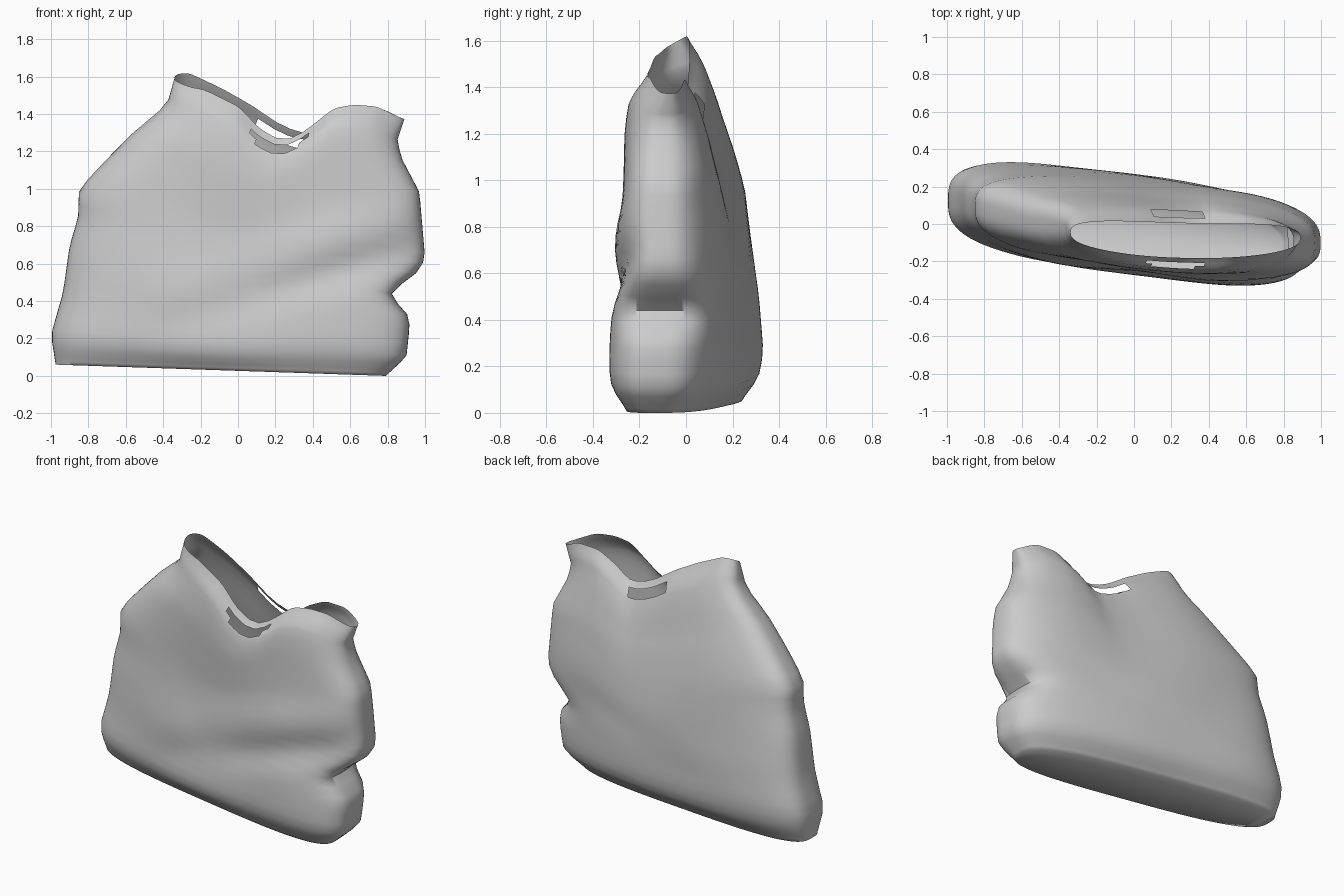
import bpy, bmesh
from math import sin, cos, pi, exp

if "Cube" in bpy.data.objects:
    bpy.data.objects.remove(bpy.data.objects["Cube"])

# --- profile curves (piecewise linear key points) ---
LEFT_X = [(.06, -.975), (.22, -1), (.45, -.935), (.7, -.9), (.85, -.855), (1, -.85),
          (1.15, -.71), (1.3, -.56), (1.45, -.38), (1.63, -.33)]
RIGHT_X = [(0, .79), (.1, .9), (.28, .92), (.43, .94), (.63, 1),
           (.98, .97), (1.15, .88), (1.25, .85), (1.37, .89)]
LEFT_Y = [(.06, .12), (.3, .13), (1, .09), (1.3, .01), (1.6, -.045)]
RIGHT_Y = [(0, -.135), (.3, -.125), (.6, -.105), (1, -.1), (1.25, -.1), (1.38, -.07)]
DEPTH = [(0, .17), (.03, .215), (.08, .262), (.14, .27), (.3, .265), (.5, .24), (.7, .215),
         (.85, .187), (.93, .16), (.965, .13), (1, .085)]
# rim heights by fraction across the opening
FRONT_TOP = [(0, 1.56), (.13, 1.53), (.28, 1.44), (.37, 1.32), (.45, 1.265), (.52, 1.27),
             (.6, 1.34), (.69, 1.43), (.78, 1.45), (.88, 1.44), (1, 1.37)]
BACK_TOP = [(0, 1.63), (.06, 1.62), (.2, 1.54), (.33, 1.45), (.45, 1.35), (.53, 1.305),
            (.6, 1.295), (.68, 1.37), (.78, 1.43), (.9, 1.43), (1, 1.37)]


def curve(points, t):
    """Linear look-up, clamped at both ends."""
    if t <= points[0][0]:
        return points[0][1]
    for (a, p), (b, q) in zip(points, points[1:]):
        if t <= b:
            return p + (q - p) * (t - a) / (b - a)
    return points[-1][1]


def soft(points, t, r=.02):
    """Look-up with slightly rounded corners."""
    return sum(curve(points, t + r * k) for k in (-1, -.5, 0, .5, 1)) / 5


def mix(a, b, t):
    return a + (b - a) * t


def spow(v, e):
    return abs(v) ** e * (1 if v >= 0 else -1)


def bag_point(s, angle):
    """Point on the bag: s runs from base to rim, angle runs round it."""
    e = 2 / mix(3.2, 2.7, s)
    u = .5 - .5 * spow(cos(angle), e)
    side = spow(sin(angle), e)                  # -1 front, +1 back
    w = .5 + .5 * max(-1, min(1, side * 1.5))
    top = mix(soft(FRONT_TOP, u), soft(BACK_TOP, u), w)
    zl, zr = mix(.06, 1.6, s), mix(0, 1.37, s)  # heights of the two end seams
    x = mix(curve(LEFT_X, zl), curve(RIGHT_X, zr), u)
    z = mix(mix(.06, .0, u), top, s)
    y = mix(curve(LEFT_Y, zl), curve(RIGHT_Y, zr), u) + side * soft(DEPTH, s)
    y -= .03 * sin(pi * u) * s ** 4             # mouth bows to the front
    # pinch in the right end seam
    x -= .12 * exp(-((z - .44) / .085) ** 2) * u ** 10
    # diagonal sag fold on the front, strongest toward the right
    line = .27 + .3 * (x + .4)
    fade = max(0, min(1, (x + .6) / 1.1))
    fold = .032 * exp(-((z - line) / .09) ** 2) - .022 * exp(-((z - line - .2) / .12) ** 2)
    y -= side * fade * fold * (1 if side < 0 else .2)
    # gentle vertical ripples
    y += .006 * sin(7 * x + 3 * z) * abs(side) * sin(pi * s)
    return x, y, z


# --- bag sheet: rings from base to rim ---
N = 120
levels = [0, .012, .025, .05, .08, .12] + [.12 + .04 * i for i in range(1, 20)]
levels += [.92, .935, .955, .972, .985, 1]
HOLES = {.935: .12, .955: .15}                  # slot half width per ring row
bm = bmesh.new()
rings = [[bm.verts.new(bag_point(s, 2 * pi * i / N)) for i in range(N)] for s in levels]
for k in range(len(levels) - 1):
    for i in range(N):
        j = (i + 1) % N
        # leave out the hand-hole slots below the rim
        x = (rings[-1][i].co.x + rings[-1][j].co.x) / 2
        mid = .23 if i >= N // 2 else .26
        if abs(x - mid) < HOLES.get(levels[k], 0):
            continue
        bm.faces.new((rings[k][i], rings[k + 1][i], rings[k + 1][j], rings[k][j]))

# --- flat base: strips between front and back edges ---
base = rings[0]
for i in range(N // 2):
    loop = [base[i], base[i + 1], base[(N - i - 1) % N], base[(N - i) % N]]
    bm.faces.new(list(dict.fromkeys(loop)))

bmesh.ops.recalc_face_normals(bm, faces=bm.faces)
mesh = bpy.data.meshes.new("bag")
bm.to_mesh(mesh)
bm.free()
bag = bpy.data.objects.new("bag", mesh)
bpy.context.collection.objects.link(bag)
bpy.context.view_layer.objects.active = bag
bag.select_set(True)
bpy.ops.object.shade_smooth_by_angle(angle=1.2)
